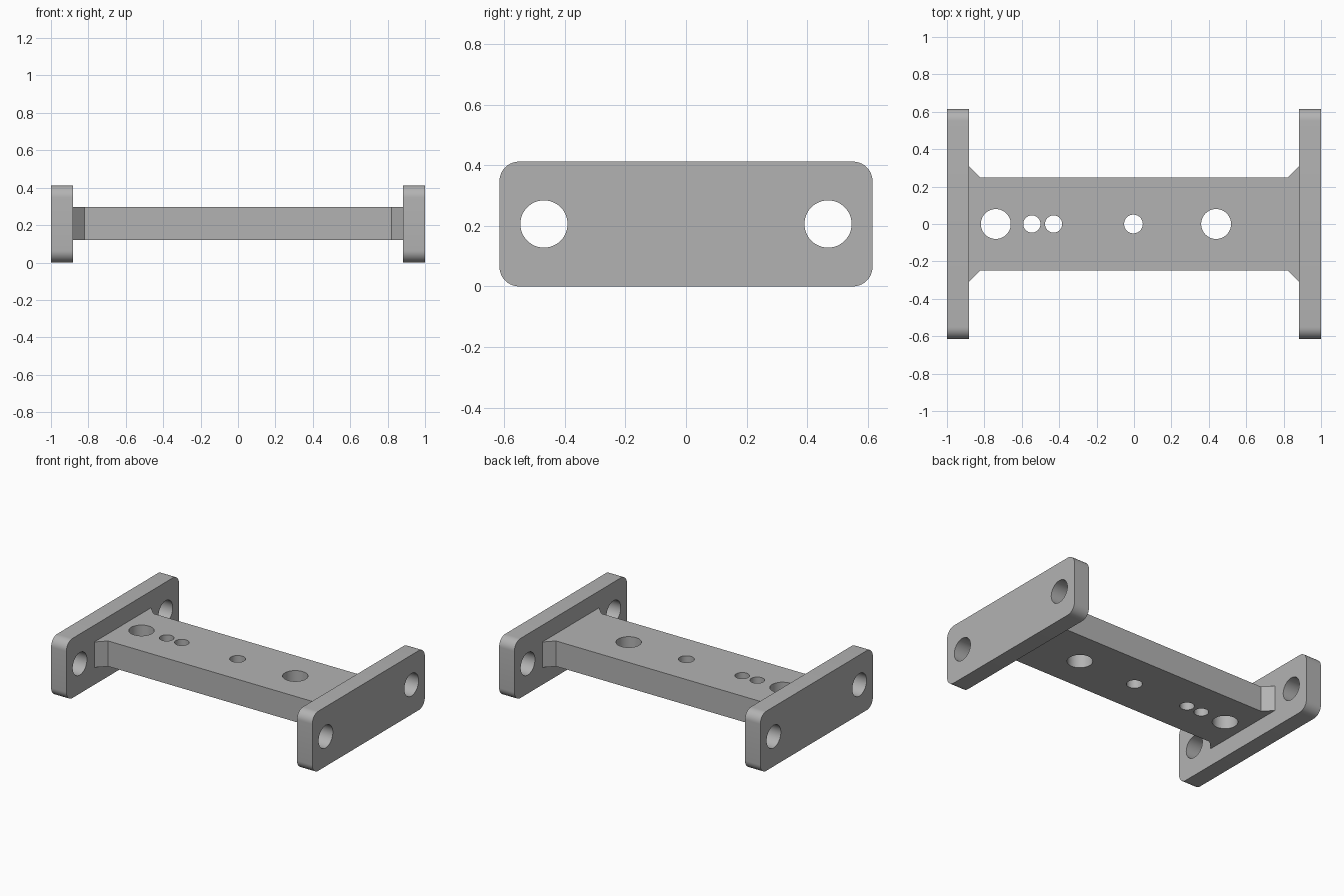
import bpy
import bmesh
from math import cos, sin, pi, radians
from mathutils import Matrix, Vector

if "Cube" in bpy.data.objects:
    bpy.data.objects.remove(bpy.data.objects["Cube"], do_unlink=True)

grey = bpy.data.materials.new("plain grey")
grey.use_nodes = True
colour = (0.45, 0.45, 0.45, 1)
grey.diffuse_color = colour
grey.node_tree.nodes["Principled BSDF"].inputs["Base Color"].default_value = colour


def circle(u, v, r, steps=48):
    return [(u + r * cos(2 * pi * i / steps), v + r * sin(2 * pi * i / steps)) for i in range(steps)]


def rounded_rectangle(half_u, half_v, r, steps=10):
    points = []
    for k, (su, sv) in enumerate([(1, 1), (-1, 1), (-1, -1), (1, -1)]):
        for i in range(steps + 1):
            a = pi / 2 * (k + i / steps)
            points.append((su * (half_u - r) + r * cos(a), sv * (half_v - r) + r * sin(a)))
    return points


def prism(name, outlines, low, high):
    """Extrude closed outlines along local z."""
    bm = bmesh.new()
    for outline in outlines:
        face = bm.faces.new([bm.verts.new((u, v, low)) for u, v in outline])
        side = bmesh.ops.extrude_face_region(bm, geom=[face], use_keep_orig=True)["geom"]
        verts = [g for g in side if isinstance(g, bmesh.types.BMVert)]
        bmesh.ops.translate(bm, verts=verts, vec=Vector((0, 0, high - low)))
    bmesh.ops.recalc_face_normals(bm, faces=bm.faces)
    mesh = bpy.data.meshes.new(name)
    bm.to_mesh(mesh)
    bm.free()
    obj = bpy.data.objects.new(name, mesh)
    bpy.context.collection.objects.link(obj)
    return obj


def drilled_plate(name, outline, low, high, holes, matrix):
    """Extruded plate with through holes, placed by a matrix."""
    obj = prism(name, [outline], low, high)
    cutter = prism("hole_cutter", [circle(*h) for h in holes], low - 0.1, high + 0.1)
    cutter.hide_render = True
    cut = obj.modifiers.new("holes", "BOOLEAN")
    cut.operation = "DIFFERENCE"
    cut.solver = "EXACT"
    cut.object = cutter
    bpy.ops.object.select_all(action="DESELECT")
    obj.select_set(True)
    bpy.context.view_layer.objects.active = obj
    bpy.ops.object.modifier_apply(modifier=cut.name)
    bpy.data.objects.remove(cutter, do_unlink=True)
    obj.data.transform(matrix)
    obj.data.materials.clear()
    obj.data.materials.append(grey)
    bpy.ops.object.shade_smooth_by_angle(angle=radians(30))
    return obj


# End plates: local (u, v, w) becomes (y, z, x)
height = 0.412
inner = 0.883
upright = Matrix(((0, 0, 1, 0), (1, 0, 0, 0), (0, 1, 0, height / 2), (0, 0, 0, 1)))
bolt_holes = [(s * 0.469, 0, 0.078) for s in (-1, 1)]
for name, low, high in (("left_end_plate", inner, 1), ("right_end_plate", -1, -inner)):
    drilled_plate(name, rounded_rectangle(0.616, height / 2, 0.065), low, high, bolt_holes, upright)

# Cross bar with flared corners and a row of holes
quarter = [(inner, 0.31), (0.821, 0.248)]
bar = quarter + [(-x, y) for x, y in reversed(quarter)]
bar += [(-x, -y) for x, y in bar]
bar_holes = [(-0.739, 0, 0.08), (-0.546, 0, 0.046), (-0.43, 0, 0.046), (-0.003, 0, 0.05), (0.439, 0, 0.08)]
drilled_plate("cross_bar", bar, 0.12, 0.296, bar_holes, Matrix.Identity(4))
